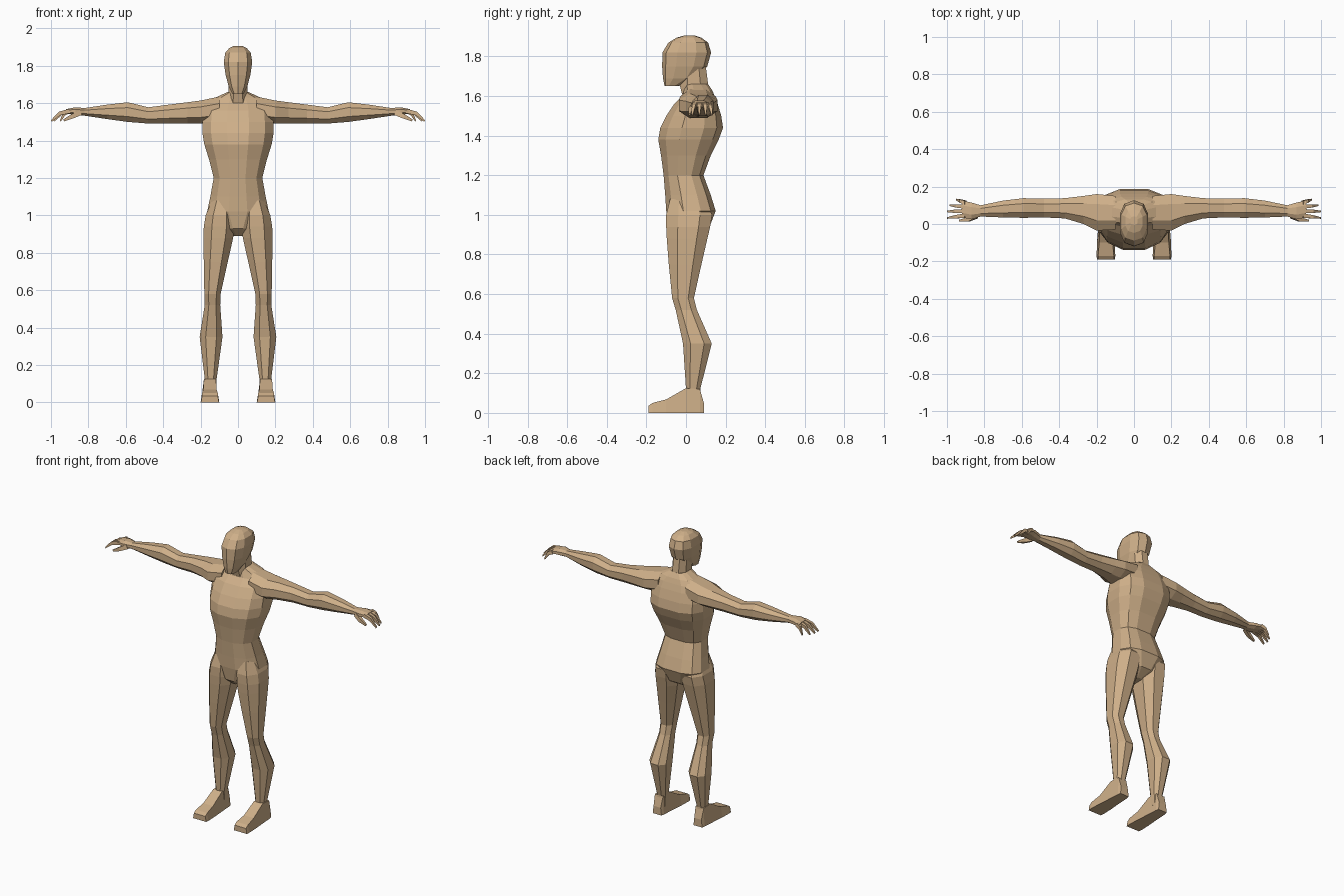
import bpy, bmesh, math
from mathutils import Vector

skin = bpy.data.materials.new("tan skin")
skin.diffuse_color = (0.62, 0.43, 0.25, 1)


def section(n, a0, a1, b0, b1, p=0.85, p_back=None):
    """Rounded n-sided outline filling the box a0..a1 by b0..b1."""
    pts = []
    for i in range(n):
        t = (i + 0.5) * 2 * math.pi / n
        c, s = math.cos(t), math.sin(t)
        q = p_back if (p_back and s > 0) else p
        k = math.cos(math.pi / n) ** q
        u = math.copysign(abs(c) ** q, c) / k
        v = math.copysign(abs(s) ** q, s) / k
        pts.append(((a0 + a1) / 2 + u * (a1 - a0) / 2,
                    (b0 + b1) / 2 + v * (b1 - b0) / 2))
    return pts


def loft(name, rings):
    """Skin a list of equal-length point rings and cap both ends."""
    bm = bmesh.new()
    vs = [[bm.verts.new(p) for p in ring] for ring in rings]
    n = len(vs[0])
    for a, b in zip(vs, vs[1:]):
        for i in range(n):
            j = (i + 1) % n
            bm.faces.new((a[i], a[j], b[j], b[i]))
    bm.faces.new(vs[0])
    bm.faces.new(vs[-1])
    bmesh.ops.recalc_face_normals(bm, faces=bm.faces)
    me = bpy.data.meshes.new(name)
    bm.to_mesh(me)
    bm.free()
    me.materials.append(skin)
    ob = bpy.data.objects.new(name, me)
    bpy.context.collection.objects.link(ob)
    return ob


def upright(name, rows, n, p=0.85, p_back=None, s=1):
    """Loft along z; each row is z, x0, x1, y_front, y_back."""
    loft(name, [[(s * x, y, r[0]) for x, y in section(n, *r[1:], p, p_back)]
                for r in rows])


def centred(name, rows, n, p, p_back=None):
    upright(name, [(z, -w, w, f, b) for z, w, f, b in rows], n, p, p_back)


# torso: z, half width, front, back
centred("torso", [
    (0.89, 0.03, -0.04, 0.05), (0.93, 0.09, -0.085, 0.115),
    (1.02, 0.165, -0.10, 0.15), (1.10, 0.148, -0.105, 0.125),
    (1.20, 0.13, -0.113, 0.088), (1.30, 0.155, -0.126, 0.125),
    (1.38, 0.18, -0.14, 0.165), (1.44, 0.19, -0.13, 0.187),
    (1.50, 0.19, -0.10, 0.178), (1.56, 0.185, -0.06, 0.16),
    (1.60, 0.165, -0.018, 0.145), (1.63, 0.12, -0.01, 0.132),
    (1.66, 0.055, -0.01, 0.112)], 12, 0.9, 0.7)

# neck and head
centred("neck", [(1.58, 0.065, -0.012, 0.135), (1.65, 0.05, -0.03, 0.113),
                 (1.75, 0.05, -0.03, 0.10)], 8, 0.9)
centred("head", [
    (1.65, 0.03, -0.107, -0.04), (1.69, 0.05, -0.113, 0.05),
    (1.75, 0.066, -0.116, 0.103), (1.82, 0.076, -0.114, 0.122),
    (1.87, 0.068, -0.085, 0.108), (1.895, 0.046, -0.045, 0.075),
    (1.907, 0.02, -0.005, 0.04)], 10, 0.8)

leg = [(1.08, 0.04, 0.14, -0.08, 0.09), (1.00, 0.02, 0.173, -0.10, 0.132),
       (0.94, 0.018, 0.183, -0.10, 0.122), (0.88, 0.026, 0.184, -0.097, 0.108),
       (0.75, 0.055, 0.183, -0.087, 0.078), (0.58, 0.093, 0.18, -0.07, 0.04),
       (0.52, 0.095, 0.178, -0.052, 0.055), (0.35, 0.083, 0.205, -0.015, 0.13),
       (0.12, 0.115, 0.177, 0.0, 0.072), (0.05, 0.115, 0.18, 0.0, 0.08)]

# arm and palm: x, y0, y1, z0, z1
arm = [(0.10, -0.03, 0.15, 1.50, 1.635), (0.20, -0.035, 0.16, 1.49, 1.614),
       (0.27, 0.0, 0.15, 1.491, 1.605), (0.37, 0.03, 0.138, 1.492, 1.592),
       (0.48, 0.035, 0.135, 1.491, 1.578), (0.59, 0.033, 0.138, 1.5, 1.605),
       (0.70, 0.035, 0.125, 1.515, 1.592), (0.82, 0.04, 0.10, 1.533, 1.574),
       (0.87, 0.025, 0.115, 1.537, 1.578), (0.92, 0.035, 0.125, 1.545, 1.568)]

# foot: y, sole half width, top half width, top height
foot = [(0.09, 0.032, 0.026, 0.05), (0.07, 0.036, 0.03, 0.12),
        (0.00, 0.04, 0.032, 0.125), (-0.10, 0.048, 0.036, 0.068),
        (-0.17, 0.05, 0.042, 0.05), (-0.19, 0.048, 0.042, 0.035)]

# finger: base y, tip y, tip x
fingers = [(0.045, 0.032, 0.998), (0.069, 0.067, 0.998),
           (0.093, 0.10, 0.985), (0.114, 0.131, 0.95)]


def digit(name, s, path):
    """Thin four-sided finger through points of x, y, z, radius."""
    loft(name, [[(s * (x + dz * 0.5), y + dy, z + dz)
                 for dy, dz in ((r, r), (-r, r), (-r, -r), (r, -r))]
                for x, y, z, r in path])


for side, s in (("right", -1), ("left", 1)):
    upright(side + "_leg", leg, 8, 0.85, s=s)
    loft(side + "_arm", [[(s * r[0], y, z) for y, z in section(8, *r[1:], 0.9)]
                         for r in arm])
    loft(side + "_foot", [[(s * 0.15 - wb, y, 0), (s * 0.15 + wb, y, 0),
                           (s * 0.15 + wt, y, h), (s * 0.15 - wt, y, h)]
                          for y, wb, wt, h in foot])
    for i, (y0, y1, tip) in enumerate(fingers):
        digit(f"{side}_finger_{i + 1}", s, [
            (0.90, y0, 1.558, 0.011),
            (0.90 + (tip - 0.90) * 0.55, (y0 + y1) / 2, 1.545, 0.009),
            (tip, y1, 1.505, 0.004)])
    digit(side + "_thumb", s, [(0.84, 0.042, 1.55, 0.012),
                               (0.885, 0.024, 1.53, 0.011),
                               (0.932, 0.018, 1.508, 0.005)])
